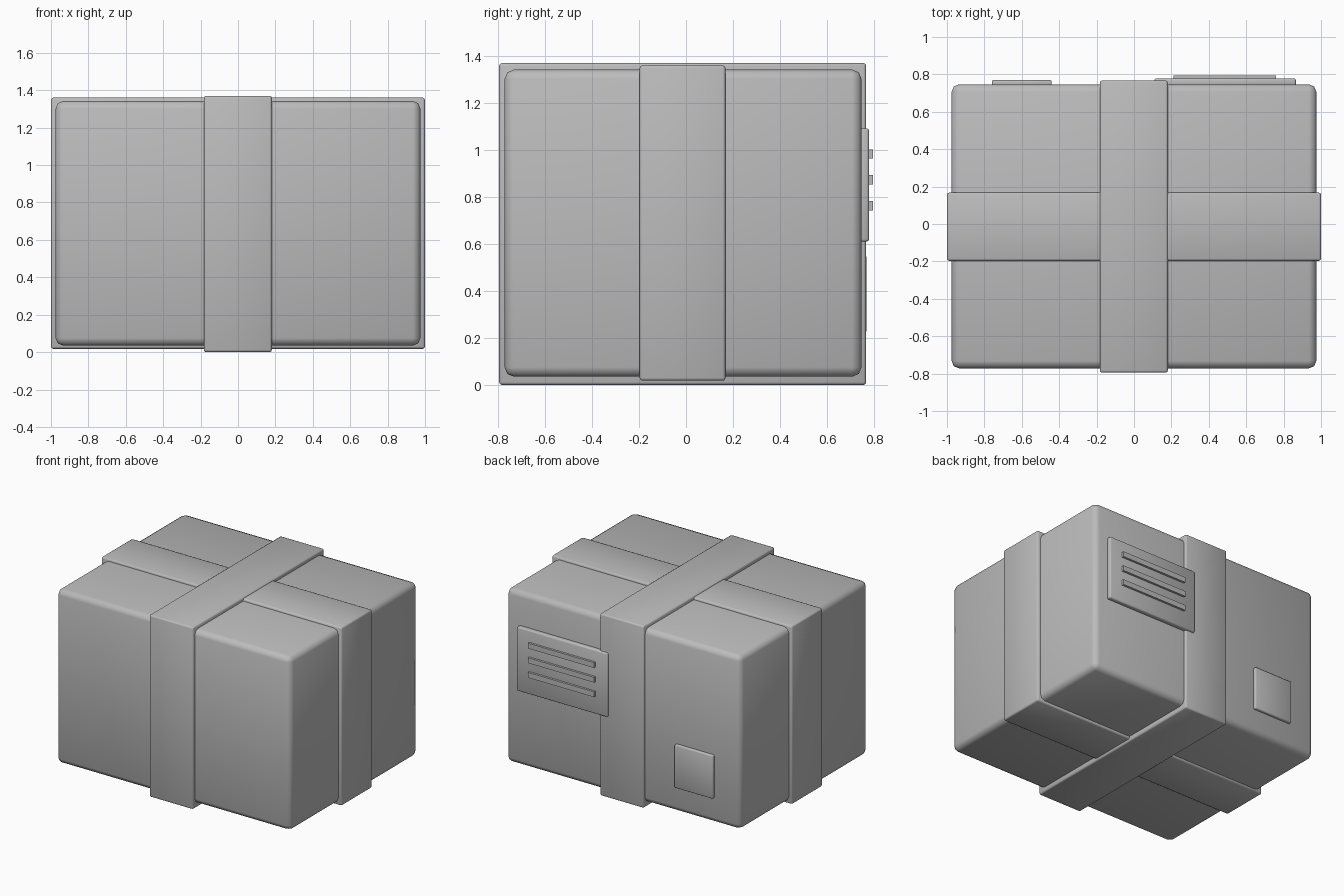
import bpy
import bmesh
import math
from mathutils import Vector

default = bpy.data.objects.get("Cube")
if default:
    bpy.data.objects.remove(default, do_unlink=True)

# One plain grey for every part
grey = bpy.data.materials.new("plain grey")
grey.use_nodes = True
colour = (0.5, 0.5, 0.5, 1)
grey.diffuse_color = colour
grey.node_tree.nodes["Principled BSDF"].inputs["Base Color"].default_value = colour


def box(name, low, high, bevel=0.0, segments=2):
    """Box between two corners, with rounded edges."""
    low, high = Vector(low), Vector(high)
    bm = bmesh.new()
    bmesh.ops.create_cube(bm, size=1)
    for v in bm.verts:
        v.co = Vector(v.co[i] * (high - low)[i] for i in range(3))
    mesh = bpy.data.meshes.new(name)
    bm.to_mesh(mesh)
    bm.free()
    mesh.materials.append(grey)
    obj = bpy.data.objects.new(name, mesh)
    obj.location = (low + high) / 2
    bpy.context.collection.objects.link(obj)
    if bevel:
        mod = obj.modifiers.new("rounded edges", "BEVEL")
        mod.width = bevel
        mod.segments = segments
        bpy.ops.object.select_all(action="DESELECT")
        obj.select_set(True)
        bpy.context.view_layer.objects.active = obj
        bpy.ops.object.modifier_apply(modifier=mod.name)
        bpy.ops.object.shade_smooth_by_angle(angle=math.radians(50))
    return obj


# Carton
box("carton", (-0.975, -0.772, 0.035), (0.975, 0.747, 1.342), 0.04)

# Two crossing bands of tape around the carton
box("lengthwise_band", (-0.183, -0.795, 0), (0.181, 0.767, 1.37), 0.012)
box("crosswise_band", (-1, -0.197, 0.018), (1, 0.168, 1.36), 0.012)

# Shipping label with raised lines, on the back
box("shipping_label", (0.11, 0.735, 0.61), (0.865, 0.779, 1.092), 0.01)
for i in range(3):
    z = 0.763 + i * 0.11
    box(f"label_line_{i + 1}", (0.21, 0.77, z - 0.02), (0.76, 0.795, z + 0.02))

# Small square sticker, on the back
box("square_sticker", (-0.76, 0.735, 0.225), (-0.44, 0.769, 0.55), 0.008)
